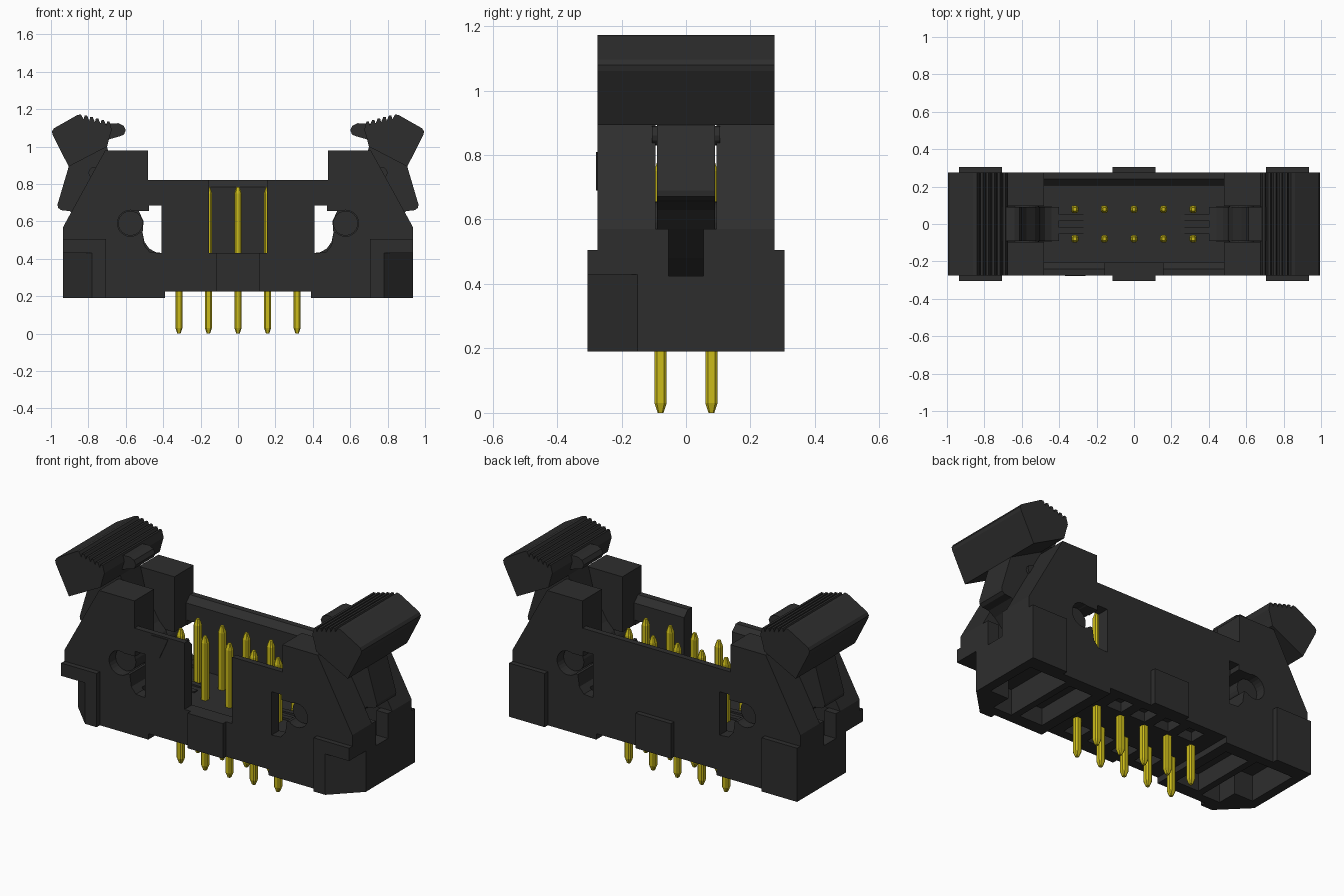
import bpy, bmesh, math
from mathutils import Vector

default = bpy.data.objects.get("Cube")
if default:
    bpy.data.objects.remove(default, do_unlink=True)


def material(name, color, rough):
    m = bpy.data.materials.new(name)
    m.use_nodes = True
    m.diffuse_color = color
    bsdf = m.node_tree.nodes["Principled BSDF"]
    bsdf.inputs["Base Color"].default_value = color
    bsdf.inputs["Roughness"].default_value = rough
    return m


BLACK = material("black plastic", (0.027, 0.027, 0.027, 1), 0.6)
GOLD = material("gold contact", (0.6, 0.5, 0.01, 1), 0.5)


def add_object(name, bm, mat):
    bmesh.ops.recalc_face_normals(bm, faces=bm.faces)
    me = bpy.data.meshes.new(name)
    bm.to_mesh(me)
    bm.free()
    me.materials.append(mat)
    ob = bpy.data.objects.new(name, me)
    bpy.context.collection.objects.link(ob)
    return ob


def prism(name, pts, axis, a, b, mat=BLACK):
    """Extrude a 2D outline along one axis from a to b."""
    place = {"x": lambda p, t: (t, p[0], p[1]),
             "y": lambda p, t: (p[0], t, p[1]),
             "z": lambda p, t: (p[0], p[1], t)}[axis]
    bm = bmesh.new()
    face = bm.faces.new([bm.verts.new(place(p, a)) for p in pts])
    out = bmesh.ops.extrude_face_region(bm, geom=[face])
    verts = [v for v in out["geom"] if isinstance(v, bmesh.types.BMVert)]
    shift = Vector(place((0, 0), b - a))
    bmesh.ops.translate(bm, verts=verts, vec=shift)
    return add_object(name, bm, mat)


def box(name, x0, x1, y0, y1, z0, z1):
    return prism(name, [(x0, y0), (x1, y0), (x1, y1), (x0, y1)], "z", z0, z1)


def sided(s, pts):
    return [(s * x, z) for x, z in pts]


def disc(cx, cz, r, n=24):
    return [(cx + r * math.cos(2 * math.pi * i / n),
             cz + r * math.sin(2 * math.pi * i / n)) for i in range(n)]


def combine(target, others, operation):
    """Apply booleans and remove the helper objects."""
    for o in others:
        mod = target.modifiers.new("shape", "BOOLEAN")
        mod.operation, mod.solver, mod.object = operation, "EXACT", o
    dg = bpy.context.evaluated_depsgraph_get()
    mesh = bpy.data.meshes.new_from_object(target.evaluated_get(dg))
    target.modifiers.clear()
    target.data = mesh
    for o in others:
        bpy.data.objects.remove(o, do_unlink=True)


# Housing outline with raised ends
half = [(0.39, 0.225), (0.39, 0.19), (0.935, 0.19), (0.935, 0.57),
        (0.71, 0.98), (0.48, 0.98), (0.48, 0.82)]
housing = prism("housing", half + sided(-1, half[::-1]), "y", -0.275, 0.275)

# Thickened pads on the long walls
pads = [box("pad", -0.115, 0.115, -0.305, 0.305, 0.225, 0.43)]
for s in (1, -1):
    x0, x1 = sorted((s * 0.705, s * 0.935))
    pads.append(box("pad", x0, x1, -0.305, 0.305, 0.19, 0.505))
combine(housing, pads, "UNION")

# Mating cavity with chamfered rim, and the front key slot
rim = [(0.205, 0.415), (0.205, 0.785), (0.24, 0.82), (0.24, 1.1)]
cuts = [prism("cut", rim + sided(-1, rim[::-1]), "x", -0.48, 0.48),
        box("cut", -0.155, 0.155, -0.4, -0.1, 0.43, 1.1)]
for s in (1, -1):
    def side_box(xa, xb, y0, y1, z0, z1):
        a, b = sorted((s * xa, s * xb))
        cuts.append(box("cut", a, b, y0, y1, z0, z1))
    # Latch slots through each end
    side_box(0.44, 1.1, -0.095, 0.095, 0.57, 1.1)
    side_box(0.44, 0.86, -0.093, 0.093, 0.405, 0.6)
    side_box(0.84, 1.1, -0.055, 0.055, 0.425, 0.6)
    # Side windows and pivot holes
    window = [(0.41, 0.43), (0.47, 0.435), (0.5, 0.47), (0.51, 0.54),
              (0.57, 0.54), (0.57, 0.655), (0.475, 0.655),
              (0.475, 0.685), (0.41, 0.685)]
    cuts.append(prism("cut", sided(s, window), "y", -0.4, 0.4))
    cuts.append(prism("cut", disc(s * 0.575, 0.59, 0.07), "y", -0.4, 0.4))
    # Bevelled front corners
    corner = [(0.78, -0.305), (0.80, -0.4), (1.0, -0.4), (1.0, -0.15),
              (0.935, -0.15)]
    cuts.append(prism("cut", sided(s, corner), "z", 0.1, 0.43))
    # Hollow underside of the ends
    side_box(0.45, 0.60, -0.2, 0.2, 0.1, 0.29)
    side_box(0.64, 0.76, -0.22, 0.22, 0.1, 0.34)
    side_box(0.76, 0.88, -0.10, 0.22, 0.1, 0.34)
# Underside pockets between the contacts
for i in range(4):
    x = (i - 1.5) * 0.158
    for y in (-0.17, 0.17):
        cuts.append(box("cut", x - 0.05, x + 0.05, y - 0.05, y + 0.05, 0.1, 0.28))
combine(housing, cuts, "DIFFERENCE")

# First contact mark
prism("first_contact_mark", [(-0.37, 0.81), (-0.26, 0.81), (-0.315, 0.69)],
      "y", -0.279, -0.274)

# Latches: handle, grip ridges, lever with hooked toe
for s, side in ((1, "left"), (-1, "right")):
    head = [(0.70, 1.0), (0.905, 0.893), (0.99, 1.06), (0.995, 1.08),
            (0.985, 1.097), (0.86, 1.168), (0.84, 1.172)]
    for i in range(5):
        x, z = 0.825 - 0.03 * i, 1.168 - 0.008 * i
        head += [(x, z - 0.022), (x - 0.005, z - 0.002), (x - 0.018, z - 0.002)]
    head += [(0.675, 1.09), (0.69, 1.04)]
    prism(side + "_latch_handle", sided(s, head), "y", -0.275, 0.275)

    tongue = [(0.72, 1.12), (0.64, 1.125), (0.612, 1.112), (0.60, 1.088),
              (0.61, 1.064), (0.632, 1.055), (0.685, 1.04), (0.72, 1.02)]
    prism(side + "_latch_tongue", sided(s, tongue), "y", -0.09, 0.09)

    lever = [(0.70, 1.0), (0.905, 0.893), (0.965, 0.69), (0.962, 0.672),
             (0.945, 0.66), (0.90, 0.655), (0.86, 0.63), (0.80, 0.57),
             (0.70, 0.48), (0.60, 0.41), (0.40, 0.41), (0.40, 0.43),
             (0.44, 0.435), (0.475, 0.455), (0.5, 0.49), (0.51, 0.54),
             (0.505, 0.6), (0.53, 0.655), (0.575, 0.70), (0.66, 0.84)]
    prism(side + "_latch_lever", sided(s, lever), "y", -0.09, 0.09)
    toe = [(0.25, 0.40), (0.25, 0.422), (0.40, 0.43), (0.44, 0.435), (0.44, 0.40)]
    for y in (-0.035, 0.035):
        prism(side + "_latch_toe", sided(s, toe), "y", y - 0.015, y + 0.015)

    prism(side + "_latch_pivot", disc(s * 0.575, 0.59, 0.066), "y", -0.22, 0.22)
    prism(side + "_latch_detent", disc(s * 0.77, 0.86, 0.03, 12), "y", -0.105, 0.105)


# Contacts: square wires with chamfered edges and tapered tips
def contact(name, x, y):
    bm = bmesh.new()
    rings = []
    for z, r in ((0, 0.009), (0.03, 0.019), (0.75, 0.019), (0.785, 0.009)):
        c = r * 0.6
        outline = [(r, -c), (r, c), (c, r), (-c, r),
                   (-r, c), (-r, -c), (-c, -r), (c, -r)]
        rings.append([bm.verts.new((x + u, y + v, z)) for u, v in outline])
    for low, high in zip(rings, rings[1:]):
        for i in range(8):
            j = (i + 1) % 8
            bm.faces.new((low[i], low[j], high[j], high[i]))
    bm.faces.new(rings[0][::-1])
    bm.faces.new(rings[-1])
    add_object(name, bm, GOLD)


for row, y in (("front", -0.079), ("back", 0.079)):
    for i in range(5):
        contact(f"{row}_contact_{i + 1}", (i - 2) * 0.158, y)
